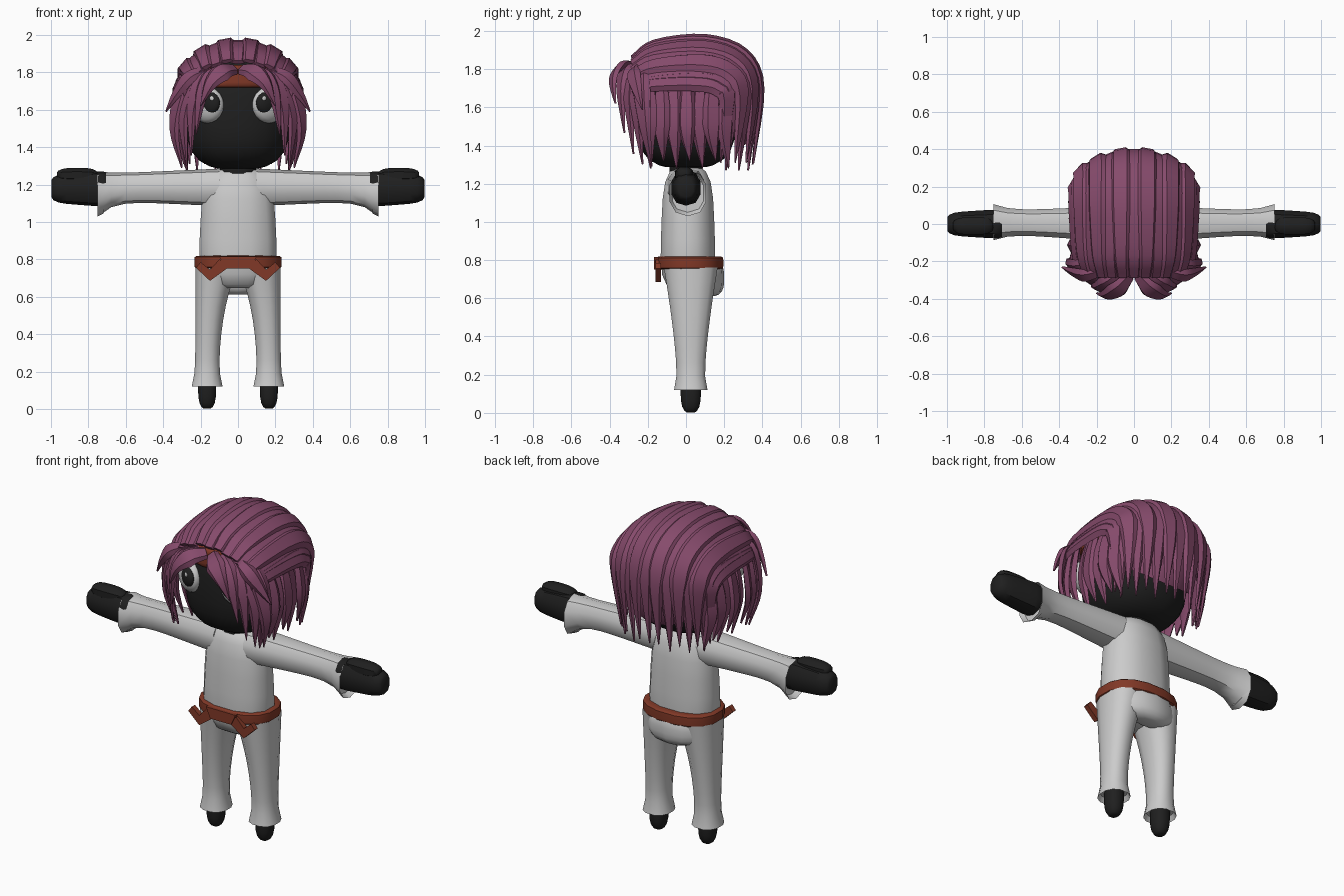
import bpy, bmesh, math
from mathutils import Vector, Matrix

cube = bpy.data.objects.get("Cube")
if cube:
    bpy.data.objects.remove(cube)


def material(name, red, green, blue):
    made = bpy.data.materials.new(name)
    made.use_nodes = True
    made.diffuse_color = (red, green, blue, 1)
    made.node_tree.nodes["Principled BSDF"].inputs["Base Color"].default_value = made.diffuse_color
    return made


BLACK = material("black_skin", 0.014, 0.014, 0.014)
WHITE = material("white_cloth", 0.6, 0.6, 0.6)
RUST = material("rust_belt", 0.22, 0.04, 0.02)
PLUM = material("plum_hair", 0.24, 0.07, 0.15)
SIDES = {"left": 1, "right": -1}


def finish(name, bm, mat, angle=40):
    bmesh.ops.recalc_face_normals(bm, faces=bm.faces)
    mesh = bpy.data.meshes.new(name)
    bm.to_mesh(mesh)
    bm.free()
    mesh.materials.append(mat)
    part = bpy.data.objects.new(name, mesh)
    bpy.context.collection.objects.link(part)
    bpy.ops.object.select_all(action="DESELECT")
    part.select_set(True)
    bpy.context.view_layer.objects.active = part
    bpy.ops.object.shade_smooth_by_angle(angle=math.radians(angle))


def skin(bm, rings):
    """Bridge rings of points, cap both ends and return the last cap."""
    loops = [[bm.verts.new(point) for point in ring] for ring in rings]
    for lower, upper in zip(loops, loops[1:]):
        for i in range(len(lower)):
            bm.faces.new((lower[i - 1], lower[i], upper[i], upper[i - 1]))
    bm.faces.new(loops[0])
    return bm.faces.new(loops[-1])


def loft(name, mat, section, axis="z", side=1, sides=12, steps=9, hollow=False):
    """section(t) gives the position on the axis, then the centre and radii of the ring."""
    rings = []
    for step in range(steps + 1):
        position, centre, radii = section(step / steps)
        ring = []
        for i in range(sides):
            turn = math.tau * (i + 0.5) / sides
            u, v = [c + r * math.copysign(abs(w) ** 0.85, w)
                    for c, r, w in zip(centre, radii, (math.cos(turn), math.sin(turn)))]
            ring.append((side * u, v, position) if axis == "z" else (side * position, u, v))
        rings.append(ring)
    bm = bmesh.new()
    end = skin(bm, rings)
    if hollow:
        bmesh.ops.recalc_face_normals(bm, faces=bm.faces)
        bmesh.ops.inset_region(bm, faces=[end], thickness=0.015, depth=-0.03)
    finish(name, bm, mat)


def pod(name, mat, start, end, centre, radii, fullness=4, taper=0, **options):
    """A rounded block: higher fullness gives squarer ends, taper narrows the far end."""
    def section(t):
        wave = -0.98 * math.cos(math.pi * t)
        way = (wave + 1) / 2
        swell = (1 - abs(wave) ** fullness) ** (1 / fullness) * (1 - taper * way)
        return start + (end - start) * way, centre, [r * swell for r in radii]
    loft(name, mat, section, **options)


def plate(name, outline, front, back, side=1):
    bm = bmesh.new()
    skin(bm, [[(side * x, y, z) for x, z in outline] for y in (front, back)])
    finish(name, bm, RUST)


def dome(name, mat, centre, side, radius, depth):
    bm = bmesh.new()
    x, y, z = centre
    turn = Vector((0.55 * side, -1, 0)).to_track_quat("Z", "Y").to_matrix().to_4x4()
    bmesh.ops.create_uvsphere(bm, u_segments=20, v_segments=10, radius=1,
                              matrix=Matrix.Translation((side * x, y, z)) @ turn
                              @ Matrix.Diagonal((radius, radius, depth, 1)))
    finish(name, bm, mat, 60)


# Body, head and bands
pod("torso", WHITE, 0.64, 1.29, (0, 0.01), (0.225, 0.155), taper=0.15)
pod("seat", WHITE, 0.61, 0.8, (0, 0.12), (0.16, 0.08), fullness=3, sides=10)
pod("neck", BLACK, 1.2, 1.4, (0, 0), (0.1, 0.09))
pod("belt", RUST, 0.75, 0.82, (0, 0.02), (0.236, 0.178), fullness=12, sides=16)
pod("head", BLACK, 1.28, 1.9, (0, 0), (0.285, 0.27), fullness=3, sides=20, steps=12)
pod("headband", RUST, 1.715, 1.84, (0, 0), (0.285, 0.278), fullness=12, sides=20)
plate("belt_knot", [(-0.07, 0.75), (0.07, 0.75), (0.1, 0.815), (-0.1, 0.815)], -0.168, -0.12)


def trouser_section(t):
    rise = 1 - t
    swell = 0.05 * rise ** 2.5
    flare = 0.02 * t ** 12
    return (0.12 + 0.64 * rise, (0.165 - swell, 0.025),
            (0.065 + swell + flare, 0.07 + 0.075 * rise ** 1.5 + flare))


def sleeve_section(t):
    flare = 0.05 * t ** 8
    return (0.1 + 0.65 * t, (0.01 * t, 1.185 - 0.7 * flare),
            (0.1 - 0.04 * t + 0.8 * flare, 0.1 - 0.03 * t + flare))


# Limbs, belt tails and eyes
for word, side in SIDES.items():
    loft(word + "_trouser_leg", WHITE, trouser_section, side=side, hollow=True)
    pod(word + "_foot", BLACK, 0, 0.25, (0.165, 0.025), (0.05, 0.055), fullness=3, side=side)
    loft(word + "_sleeve", WHITE, sleeve_section, axis="x", side=side, sides=10, hollow=True)
    pod(word + "_hand", BLACK, 0.68, 1, (0, 1.178), (0.085, 0.1), fullness=5, taper=0.25,
        axis="x", side=side, sides=10)
    pod(word + "_thumb", BLACK, 0.75, 0.97, (-0.01, 1.25), (0.05, 0.042), fullness=3,
        axis="x", side=side, sides=8)
    plate(word + "_belt_tail", [(0.04, 0.765), (0.15, 0.685), (0.225, 0.755), (0.2, 0.785),
                                (0.15, 0.745), (0.1, 0.8)], -0.16, -0.13, side)
    dome(word + "_eye", WHITE, (0.165, -0.228, 1.625), side, 0.098, 0.055)
    dome(word + "_pupil", BLACK, (0.15, -0.268, 1.635), side, 0.06, 0.03)
    dome(word + "_eye_glint", WHITE, (0.14, -0.3, 1.66), side, 0.013, 0.006)

# Hair: tapered locks swept along smooth paths around the skull
CORE = Vector((0, 0.04, 1.6))
RIDGE = [(-0.5, -0.5), (-0.3, 0.6), (0.3, 0.6), (0.5, -0.5), (0, -0.9)]


def smooth_path(keys, steps=4):
    keys = [2 * keys[0] - keys[1], *keys, 2 * keys[-1] - keys[-2]]
    path = []
    for a, b, c, d in zip(keys, keys[1:], keys[2:], keys[3:]):
        for step in range(steps):
            t = step / steps
            path.append(b + ((c - a) * t + (2 * a - 5 * b + 4 * c - d) * t ** 2
                             + (3 * b - a - 3 * c + d) * t ** 3) / 2)
    return path + [keys[-2]]


def lock(bm, keys, side, width=0.12, taper=0.4):
    path = smooth_path([Vector((side * x, y, z)) for x, y, z in keys])
    last = len(path) - 1
    rings = []
    for i, point in enumerate(path):
        along = (path[min(i + 1, last)] - path[max(i - 1, 0)]).normalized()
        out = point - CORE
        out = (out - along * out.dot(along)).normalized()
        across = along.cross(out) * side
        left = (1 - i / last) / taper
        size = min(1, 0.6 + i / last) * max(0.04, min(1, left) ** 0.8)
        thick = 0.006 + 0.018 * size
        rings.append([point + across * (u * width * size) + out * (v * thick) for u, v in RIDGE])
    skin(bm, rings)


# Skull cap under the locks, cut away from the face
bm = bmesh.new()
bmesh.ops.create_uvsphere(bm, u_segments=24, v_segments=16, radius=1,
                          matrix=Matrix.Translation(CORE) @ Matrix.Diagonal((0.3, 0.33, 0.34, 1)))
bmesh.ops.bisect_plane(bm, geom=bm.verts[:] + bm.edges[:] + bm.faces[:], clear_outer=True,
                       plane_co=(0, -0.25, 1.82), plane_no=(0, -0.6, -0.8))
finish("hair_cap", bm, PLUM)


def crown_path(spread, lift, tip):
    """From the hairline over the crown, then down the back; spread 1 runs above the ear."""
    lean = spread * math.pi / 2
    wide = 0.31 * math.sin(lean) + lift * spread
    high = 0.13 + 0.23 * math.cos(lean) + lift
    back = 0.35 - 0.18 * spread ** 1.6 + lift
    keys = []
    for degrees in (155, 125, 80, 40, 5):
        turn = math.radians(degrees)
        front = degrees > 90
        arch = math.sin(turn) ** (0.4 if front else 0.55)
        keys.append((wide * (0.5 + 0.5 * arch if front else 1),
                     CORE.y + math.cos(turn) * (0.355 if front else back), CORE.z + high * arch))
    return keys + [(wide * 0.9, CORE.y + back - 0.04, tip)]


# Long locks swept back over the crown
bm = bmesh.new()
lock(bm, crown_path(0, 0, 1.3), 1, taper=0.25)
for side in SIDES.values():
    for i in range(1, 8):
        odd = i % 2
        lock(bm, crown_path(i / 7, 0.012 * odd, 1.27 + 0.04 * odd), side, taper=0.25)
finish("crown_hair", bm, PLUM, 30)

# Straight locks hanging beside the face and ears
bm = bmesh.new()
for side in SIDES.values():
    for i in range(7):
        y = 0.068 * i - 0.2
        odd = i % 2
        out = 0.275 + 0.015 * odd
        lock(bm, [(out, y, 1.74), (out + 0.03, y, 1.62), (out + 0.04, y, 1.47),
                  (out, y + 0.015, 1.28 + 0.04 * odd)], side, width=0.1)
finish("side_hair", bm, PLUM, 30)

# Curling fringe, parted in the middle and fanned from brow to cheek, with one outward flick
INNER = [(0.02, -0.28, 1.82), (0.08, -0.35, 1.81), (0.15, -0.385, 1.74), (0.2, -0.37, 1.62)]
OUTER = [(0.22, -0.22, 1.8), (0.3, -0.24, 1.72), (0.345, -0.22, 1.5), (0.3, -0.18, 1.29)]
FLICK = [(0.16, -0.25, 1.82), (0.26, -0.28, 1.78), (0.33, -0.26, 1.69), (0.385, -0.23, 1.59)]
bm = bmesh.new()
for side in SIDES.values():
    for i in range(5):
        fan = [Vector(a).lerp(Vector(b), i / 4) for a, b in zip(INNER, OUTER)]
        fan[-1].z -= 0.1 * math.sin(math.pi * i / 4)
        lock(bm, fan, side, taper=0.6)
    lock(bm, FLICK, side, width=0.09, taper=0.55)
finish("fringe_hair", bm, PLUM, 30)
